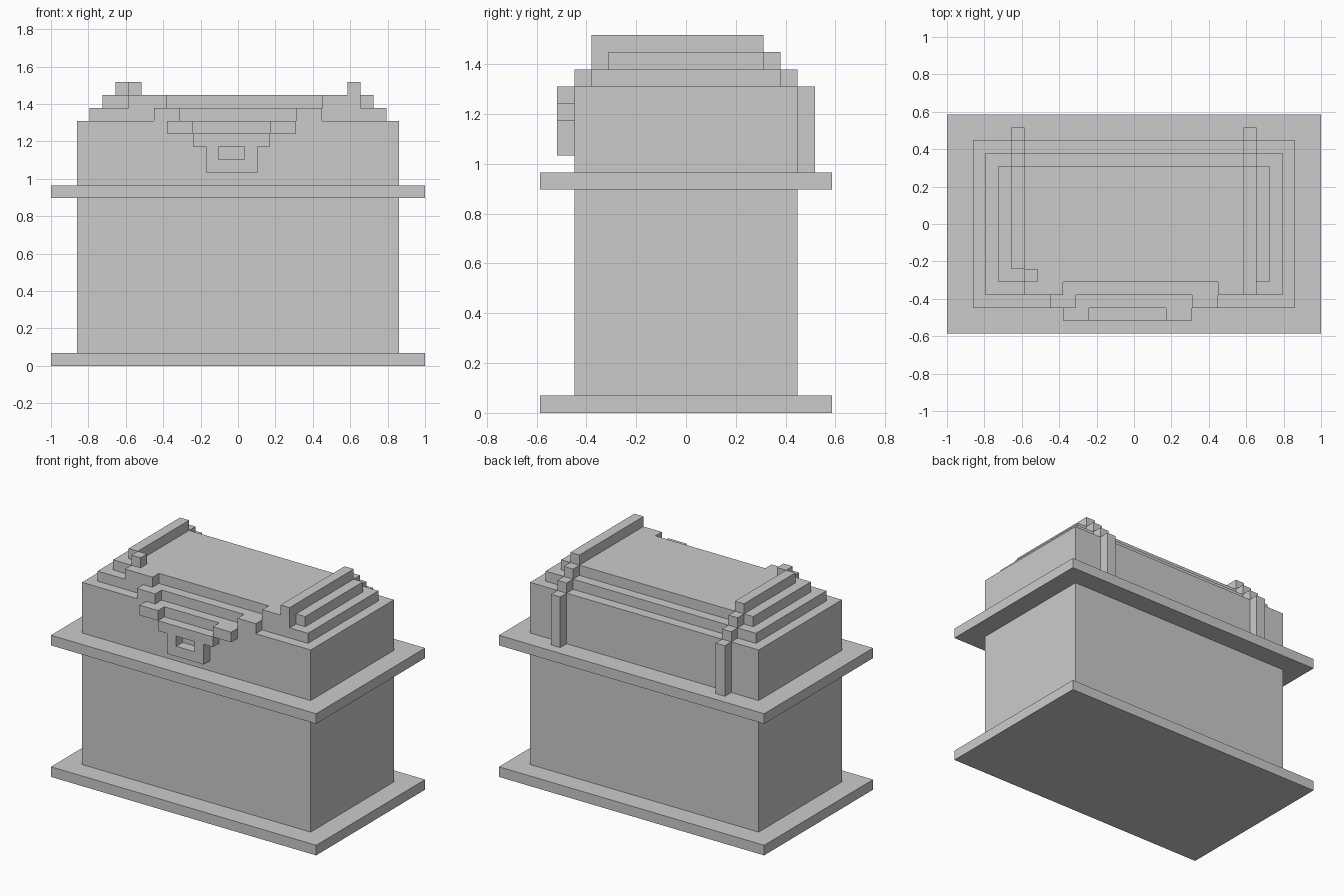
import bpy, bmesh
from mathutils import Matrix, Vector

if "Cube" in bpy.data.objects:
    bpy.data.objects.remove(bpy.data.objects["Cube"])

# The whole model sits on a block grid: 29 wide, 17 deep, 22 high
UNIT = 2 / 29
ORIGIN = Vector((-14.5, -8.5, 0))


def part(name, *boxes):
    """One object made of boxes given as (x0, x1, y0, y1, z0, z1) in grid cells."""
    bm = bmesh.new()
    for x0, x1, y0, y1, z0, z1 in boxes:
        centre = (Vector((x0 + x1, y0 + y1, z0 + z1)) / 2 + ORIGIN) * UNIT
        size = Vector((x1 - x0, y1 - y0, z1 - z0)) * UNIT
        bmesh.ops.create_cube(bm, size=1, matrix=Matrix.Translation(centre) @ Matrix.Diagonal(size).to_4x4())
    mesh = bpy.data.meshes.new(name)
    bm.to_mesh(mesh)
    bm.free()
    obj = bpy.data.objects.new(name, mesh)
    bpy.context.collection.objects.link(obj)
    return obj


def inset(n, z0, z1):
    """Box covering the footprint, pulled in n cells on every side."""
    return (n, 29 - n, n, 17 - n, z0, z1)


# Lower chest
part("base_plate", inset(0, 0, 1))
part("chest_body", inset(2, 1, 13))
part("rim_plate", inset(0, 13, 14))

# Stepped lid
part("lid", inset(2, 14, 19), inset(3, 19, 20), inset(4, 20, 21))

# Straps: along the top, then stepping down the back
for side, x, front in (("left", 5, 5), ("right", 23, 3)):
    part(side + "_strap",
         (x, x + 1, max(front, 4), 13, 21, 22),
         (x, x + 1, 13, 14, 20, 21),
         (x, x + 1, 14, 15, 19, 20),
         (x, x + 1, 15, 16, 14, 19))
part("right_strap_tip", (23, 24, 3, 4, 21, 22))

# Front chains stepping down from each strap towards the clasp
part("left_chain", (6, 7, 4, 5, 21, 22), (6, 9, 3, 4, 20, 21),
     (8, 10, 2, 3, 19, 20), (9, 11, 1, 2, 18, 19))
part("right_chain", (21, 24, 3, 4, 20, 21),
     (19, 21, 2, 3, 19, 20), (17, 19, 1, 2, 18, 19))

# Clasp with a square opening
part("clasp", (11, 17, 1, 2, 17, 18), (12, 13, 1, 2, 16, 17),
     (15, 16, 1, 2, 16, 17), (12, 16, 1, 2, 15, 16))
